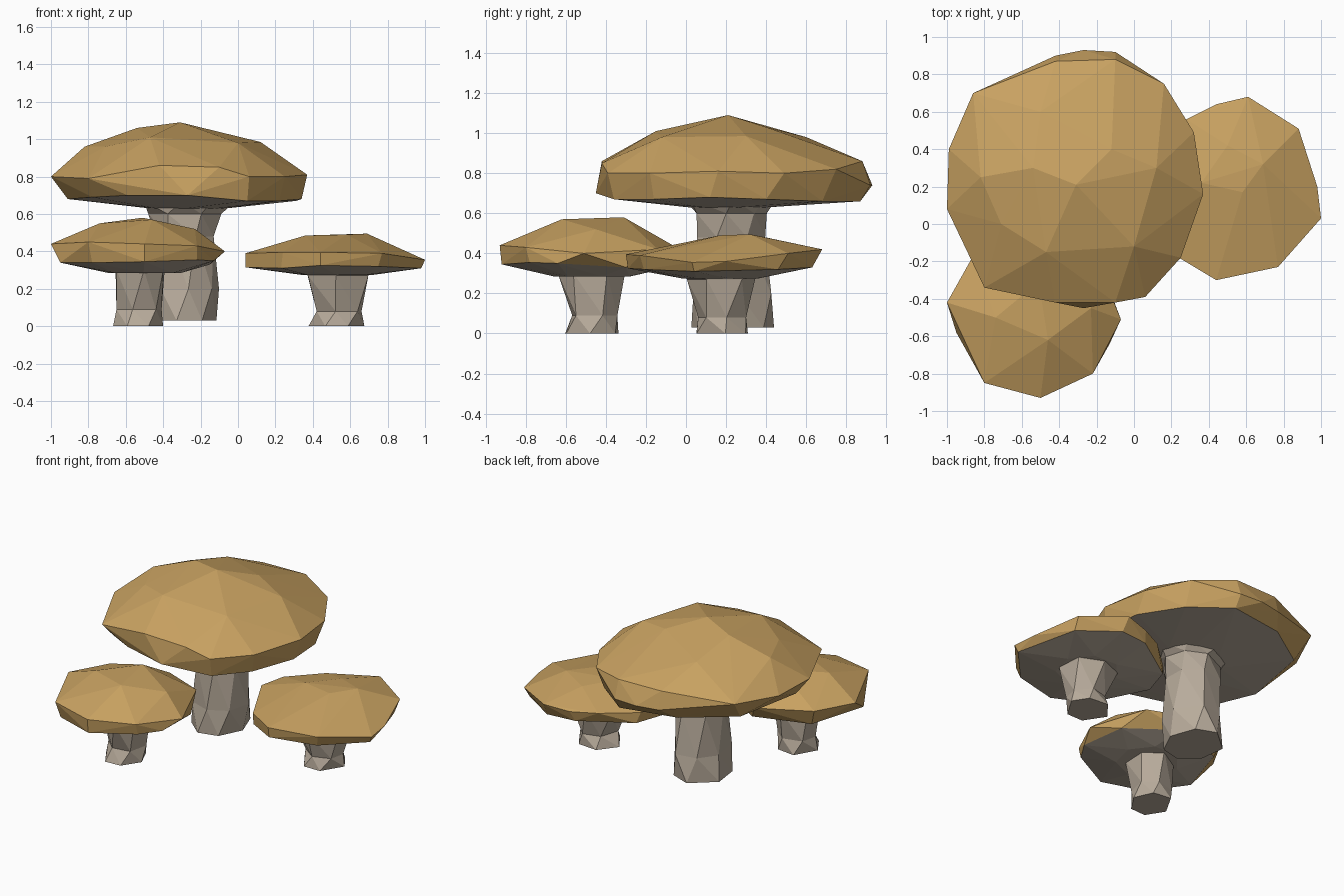
import bpy, bmesh, math, random

random.seed(4)


def material(name, rgb):
    m = bpy.data.materials.new(name)
    m.diffuse_color = (*rgb, 1)
    return m


TAN = material("tan cap", (0.58, 0.36, 0.12))
GREY = material("warm grey stem", (0.48, 0.41, 0.33))


def finish(bm, name, mats):
    bmesh.ops.recalc_face_normals(bm, faces=bm.faces)
    for f in bm.faces:
        f.smooth = False
        # the flat underside of a cap takes the second material
        if len(mats) > 1 and f.normal.z < -0.85:
            f.material_index = 1
    me = bpy.data.meshes.new(name)
    bm.to_mesh(me)
    bm.free()
    for m in mats:
        me.materials.append(m)
    bpy.context.collection.objects.link(bpy.data.objects.new(name, me))


def cap(name, dome, rim, edge, gill):
    """Faceted hull through the dome, rim and lower edge, sagging towards the stem."""
    gx, gy, gz, gr = gill
    ring = [(gx + gr * math.cos(a), gy + gr * math.sin(a), gz)
            for a in (i * math.tau / 7 + 0.2 for i in range(7))]
    bm = bmesh.new()
    for p in dome + rim + edge + ring:
        bm.verts.new(p)
    res = bmesh.ops.convex_hull(bm, input=bm.verts[:])
    loose = [v for v in bm.verts if not v.link_faces]
    bmesh.ops.delete(bm, geom=loose, context='VERTS')
    finish(bm, name, [TAN, GREY])


def stem(name, rings, sides):
    """Rough column; each ring is (x, y, z, radius x, radius y)."""
    bm = bmesh.new()
    loops = []
    for k, (x, y, z, rx, ry) in enumerate(rings):
        loop = []
        for i in range(sides):
            a = math.tau * (i + 0.25 * k) / sides + random.uniform(-0.12, 0.12)
            s = random.uniform(0.96, 1.07)
            loop.append(bm.verts.new((x + rx * s * math.cos(a), y + ry * s * math.sin(a), z)))
        loops.append(loop)
    for lo, hi in zip(loops, loops[1:]):
        for i in range(sides):
            j = (i + 1) % sides
            bm.faces.new((lo[i], lo[j], hi[i]))
            bm.faces.new((lo[j], hi[j], hi[i]))
    bm.faces.new(loops[0][::-1])
    bm.faces.new(loops[-1])
    finish(bm, name, [GREY])


# Large mushroom
cap("large_cap",
    [(-.31, .21, 1.09), (-.54, .3, 1.06), (-.82, .25, .96), (-.71, 0, .96),
     (-.47, -.15, 1.01), (0, -.12, .98), (.12, .3, .985), (-.12, .4, 1.03),
     (-.13, .62, .95), (-.5, .6, .98)],
    [(-.8, -.34, .79), (-.42, -.42, .86), (-.1, -.42, .85), (.06, -.39, .8),
     (.25, -.18, .8), (.37, .16, .81), (.32, .49, .8), (.16, .75, .82),
     (-.1, .88, .86), (-.42, .87, .86), (-.1, .92, .74), (-.27, .93, .74),
     (-.42, .9, .74), (-.86, .7, .82), (-.99, .4, .8), (-1, .08, .8), (-.9, -.1, .8)],
    [(-.27, -.45, .7), (.05, -.36, .67), (.22, -.16, .67), (.34, .12, .68),
     (.31, .4, .67), (.15, .68, .66), (-.1, .87, .66), (-.5, .8, .67),
     (-.82, .58, .68), (-.91, .1, .68), (-.78, -.25, .69), (-.59, -.36, .7)],
    (-.27, .22, .63, .21))
stem("large_stem",
     [(-.29, .23, .03, .18, .21), (-.28, .23, .2, .17, .2), (-.28, .23, .48, .165, .175),
      (-.28, .22, .6, .195, .185), (-.27, .22, .67, .25, .24)], 7)

# Small mushroom at the front left
cap("front_cap",
    [(-.46, -.62, .57), (-.74, -.5, .55), (-.51, -.31, .58), (-.23, -.45, .52)],
    [(-1, -.42, .44), (-.86, -.17, .44), (-.5, -.03, .42), (-.22, -.14, .42),
     (-.07, -.51, .4), (-.22, -.8, .43), (-.5, -.93, .44), (-.8, -.85, .45)],
    [(-.95, -.58, .34), (-.78, -.82, .34), (-.5, -.92, .345), (-.22, -.78, .355),
     (-.13, -.64, .35), (-.15, -.3, .33), (-.45, -.08, .33), (-.82, -.2, .33)],
    (-.5, -.46, .285, .2))
stem("front_stem",
     [(-.53, -.47, 0, .13, .14), (-.53, -.46, .09, .125, .115),
      (-.52, -.47, .3, .15, .17), (-.51, -.47, .36, .2, .2)], 6)

# Small mushroom at the right
cap("right_cap",
    [(.36, .22, .485), (.58, .17, .49), (.69, .32, .495), (.5, .42, .475)],
    [(.04, .2, .39), (.08, .38, .39), (.28, .56, .4), (.44, .64, .4), (.61, .68, .42),
     (.88, .51, .4), (.98, .2, .36), (1, .03, .355), (.77, -.23, .39),
     (.44, -.3, .395), (.24, -.18, .395)],
    [(.04, .2, .315), (.1, .4, .32), (.42, .61, .33), (.62, .63, .33), (.87, .46, .32),
     (.98, .04, .31), (.75, -.21, .32), (.44, -.29, .325), (.23, -.16, .31)],
    (.53, .18, .275, .2))
stem("right_stem",
     [(.53, .18, 0, .145, .14), (.54, .18, .08, .125, .12),
      (.53, .18, .27, .18, .17), (.53, .18, .33, .2, .2)], 6)
